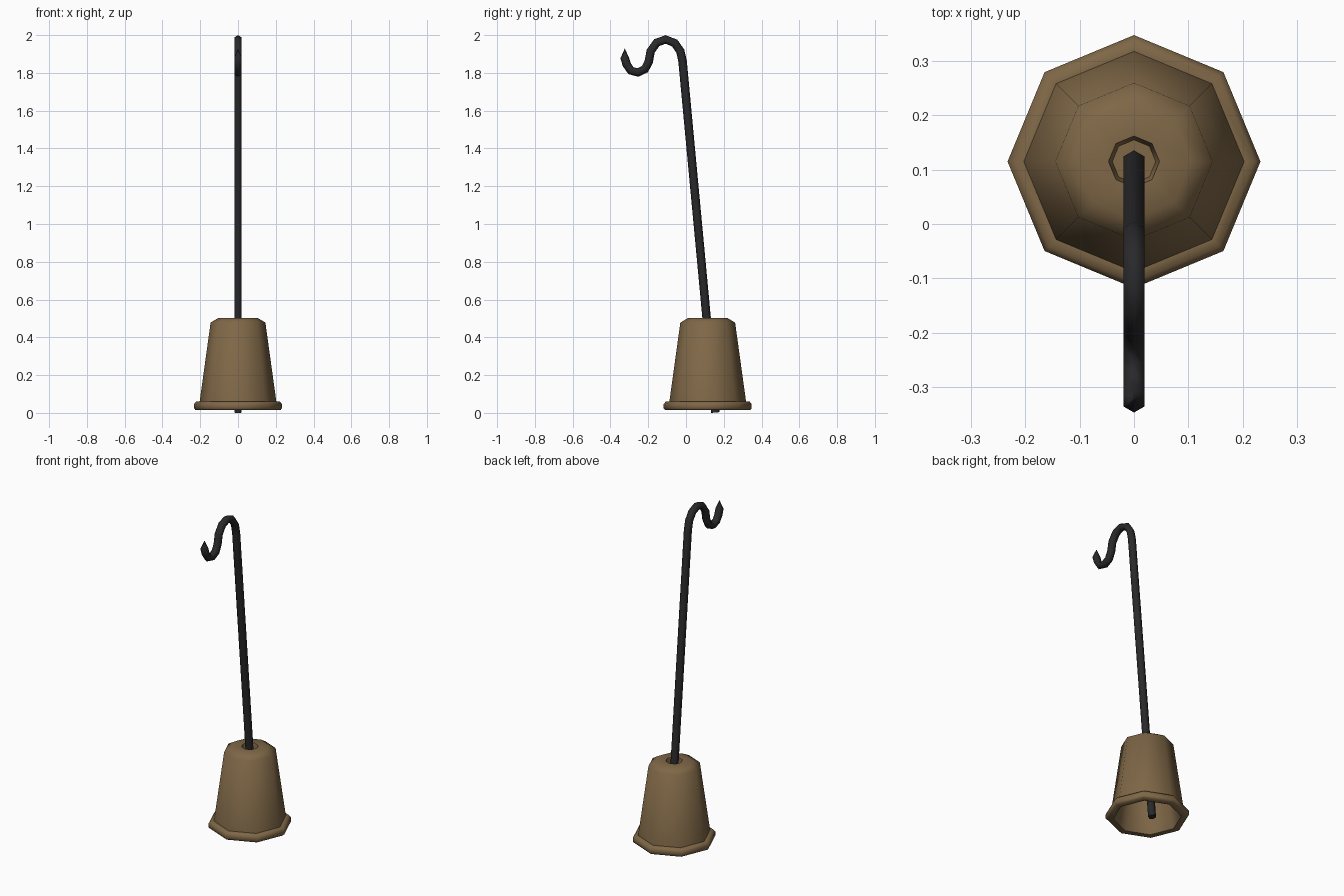
import bpy, bmesh, math
from mathutils import Vector

cube = bpy.data.objects.get("Cube")
if cube:
    bpy.data.objects.remove(cube, do_unlink=True)


def material(name, color, roughness):
    mat = bpy.data.materials.new(name)
    mat.use_nodes = True
    mat.diffuse_color = (*color, 1)
    bsdf = mat.node_tree.nodes["Principled BSDF"]
    bsdf.inputs["Base Color"].default_value = (*color, 1)
    bsdf.inputs["Roughness"].default_value = roughness
    return mat


def loft(name, rings, mat, angle):
    """Skin a list of equal-sized vertex rings and cap both ends."""
    bm = bmesh.new()
    loops = [[bm.verts.new(p) for p in ring] for ring in rings]
    for a, b in zip(loops, loops[1:]):
        for i in range(len(a)):
            j = (i + 1) % len(a)
            bm.faces.new((a[i], a[j], b[j], b[i]))
    bm.faces.new(loops[0][::-1])
    bm.faces.new(loops[-1])
    bmesh.ops.remove_doubles(bm, verts=bm.verts, dist=0.0005)
    bmesh.ops.recalc_face_normals(bm, faces=bm.faces)
    mesh = bpy.data.meshes.new(name)
    bm.to_mesh(mesh)
    bm.free()
    mesh.materials.append(mat)
    obj = bpy.data.objects.new(name, mesh)
    bpy.context.collection.objects.link(obj)
    bpy.ops.object.select_all(action='DESELECT')
    obj.select_set(True)
    bpy.context.view_layer.objects.active = obj
    bpy.ops.object.shade_smooth_by_angle(angle=math.radians(angle))
    return obj


brown = material("brown_wood", (0.21, 0.135, 0.062), 0.8)
black = material("black_iron", (0.022, 0.022, 0.024), 0.6)

# Hollow eight-sided base: inner ceiling, down the inside, rim, up the outside, socket
profile = [(0.12, 0.45), (0.18, 0.04), (0.19, 0.015), (0.225, 0.015),
           (0.233, 0.024), (0.233, 0.046), (0.222, 0.06), (0.203, 0.06),
           (0.145, 0.478), (0.105, 0.502), (0.047, 0.502), (0.04, 0.465)]
SIDES, CENTRE_Y = 8, 0.115
base_rings = []
for r, z in profile:
    base_rings.append([(r * math.cos(math.tau * i / SIDES),
                        CENTRE_Y + r * math.sin(math.tau * i / SIDES), z)
                       for i in range(SIDES)])
loft("base", base_rings, brown, 60)

# Leaning rod ending in an S-shaped hook, as (y, z) points
path = [Vector(p) for p in (
    (0.156, 0.002), (-0.018, 1.86), (-0.03, 1.915), (-0.06, 1.958), (-0.108, 1.977),
    (-0.155, 1.96), (-0.187, 1.915), (-0.197, 1.86), (-0.217, 1.82),
    (-0.255, 1.802), (-0.292, 1.812), (-0.314, 1.845), (-0.325, 1.88), (-0.324, 1.928))]
RADIUS, ROD_SIDES = 0.0225, 6
rod_rings = []
for k, p in enumerate(path):
    before = (p - path[k - 1]).normalized() if k else Vector((0, 0))
    after = (path[k + 1] - p).normalized() if k < len(path) - 1 else Vector((0, 0))
    t = (before + after).normalized()
    radius = 0.0006 if k == len(path) - 1 else RADIUS   # pointed tip
    ring = []
    for i in range(ROD_SIDES):
        a = math.tau * i / ROD_SIDES
        c, s = radius * math.cos(a), radius * math.sin(a)
        ring.append((s, p.x + t.y * c, p.y - t.x * c))
    rod_rings.append(ring)
loft("hooked_rod", rod_rings, black, 65)
